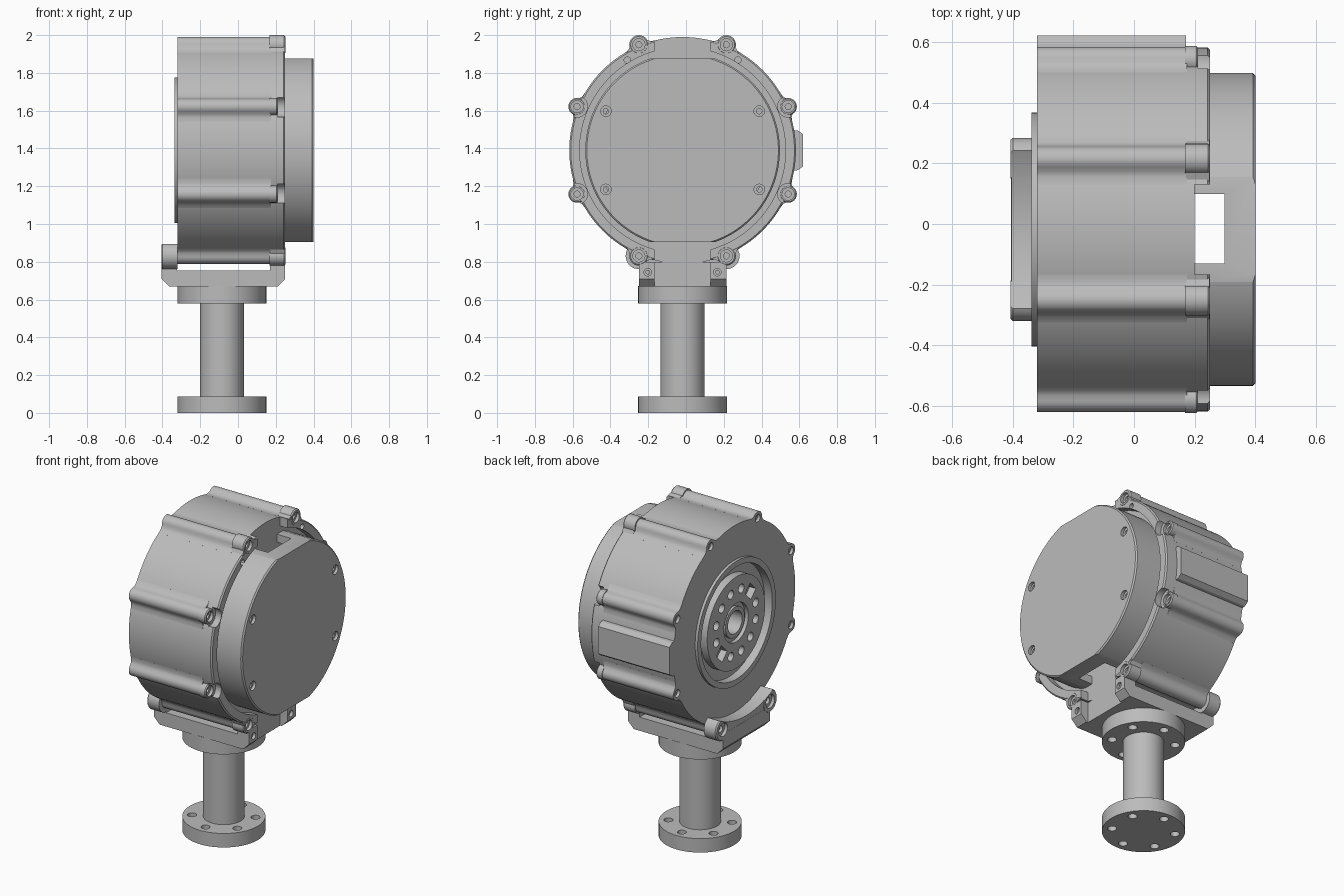
import bpy, bmesh
from math import pi, sin, cos, radians
from mathutils import Vector

cube = bpy.data.objects.get("Cube")
if cube:
    bpy.data.objects.remove(cube, do_unlink=True)

CY, CZ = -0.018, 1.39          # drum axis, running along x
LUG_R = 0.605                  # radius of the screw circle

grey = bpy.data.materials.new("plain grey")
grey.use_nodes = True
grey.diffuse_color = (0.5, 0.5, 0.5, 1)
grey.node_tree.nodes["Principled BSDF"].inputs["Base Color"].default_value = (0.5, 0.5, 0.5, 1)


def finish(name, bm):
    bmesh.ops.recalc_face_normals(bm, faces=bm.faces[:])
    mesh = bpy.data.meshes.new(name)
    bm.to_mesh(mesh)
    bm.free()
    mesh.materials.append(grey)
    ob = bpy.data.objects.new(name, mesh)
    bpy.context.collection.objects.link(ob)
    return ob


def loft(name, rings):
    """Closed solid through matching rings of points, capped at both ends."""
    bm = bmesh.new()
    rows = [[bm.verts.new(p) for p in ring] for ring in rings]
    n = len(rows[0])
    for a, b in zip(rows, rows[1:]):
        for i in range(n):
            j = (i + 1) % n
            bm.faces.new((a[i], a[j], b[j], b[i]))
    bm.faces.new(rows[0])
    bm.faces.new(rows[-1])
    return finish(name, bm)


def turn(name, profile, y=CY, z=CZ, n=24):
    """Turned solid about an x-wise axis; profile is (x, radius)."""
    ang = [2 * pi * i / n for i in range(n)]
    return loft(name, [[(x, y + r * cos(a), z + r * sin(a)) for a in ang] for x, r in profile])


def turn_z(name, profile, x, y, n=24):
    ang = [2 * pi * i / n for i in range(n)]
    return loft(name, [[(x + r * cos(a), y + r * sin(a), z) for a in ang] for z, r in profile])


def box(name, x0, x1, y0, y1, z0, z1):
    return loft(name, [[(x, y0, z0), (x, y1, z0), (x, y1, z1), (x, y0, z1)] for x in (x0, x1)])


def radial_prism(name, pts, x0, x1, angle):
    """Extrude a (tangent, radius) outline along x at an angle round the drum."""
    c, s = cos(angle), sin(angle)
    return loft(name, [[(x, CY + r * c - t * s, CZ + r * s + t * c) for t, r in pts] for x in (x0, x1)])


def combine(target, other, op="DIFFERENCE"):
    mod = target.modifiers.new(op, "BOOLEAN")
    mod.operation = op
    mod.solver = "EXACT"
    mod.object = other
    bpy.ops.object.select_all(action="DESELECT")
    bpy.context.view_layer.objects.active = target
    target.select_set(True)
    bpy.ops.object.modifier_apply(modifier=mod.name)
    bpy.data.objects.remove(other, do_unlink=True)


def screw_hole(target, x, y, z, r, d=1):
    """Counterbored hole entering face x; d is the side it opens to."""
    combine(target, turn("cutter", [(x + d * 0.02, r), (x - d * 0.018, r),
                                    (x - d * 0.018, r * 0.5), (x - d * 0.035, r * 0.5)], y, z, 20))


def spot(angle, r=LUG_R):
    return CY + r * cos(angle), CZ + r * sin(angle)


lug_angles = [radians(22.5 + 45 * k) for k in range(8)]

# Drum with stepped output hub on the back face
body = turn("drum_body", [
    (0.2, 0.57), (0.17, 0.57), (0.17, 0.6), (-0.32, 0.6), (-0.32, 0.385),
    (-0.337, 0.385), (-0.337, 0.35), (-0.285, 0.35), (-0.285, 0.285),
    (-0.333, 0.285), (-0.333, 0.12), (-0.31, 0.12), (-0.31, 0.095),
    (-0.326, 0.095), (-0.326, 0.07), (-0.24, 0.07)], n=128)

# Ribs with flared feet, and the side pad
rib = [(-0.085, 0.57), (-0.085, 0.594), (-0.06, 0.6), (-0.046, 0.61)]
rib += [(-0.042 * cos(a), 0.605 + 0.042 * sin(a)) for a in [pi * k / 12 for k in range(2, 11)]]
rib += [(-t, r) for t, r in reversed(rib[:4])]
for a in lug_angles:
    combine(body, radial_prism("rib", rib, -0.32, 0.175, a), "UNION")
pad = [(-0.11, 0.55), (-0.105, 0.61), (-0.085, 0.638), (0.085, 0.638), (0.105, 0.61), (0.11, 0.55)]
combine(body, radial_prism("pad", pad, -0.32, 0.172, 0), "UNION")
for a in lug_angles:
    screw_hole(body, -0.32, *spot(a), 0.024, -1)

# Hub holes: a ring of bores with two square pockets
for k in range(12):
    a = radians(15 + 30 * k)
    if k % 6 == 4:
        pocket = [(-0.04, 0.165), (0.04, 0.165), (0.04, 0.235), (-0.04, 0.235)]
        combine(body, radial_prism("cutter", pocket, -0.4, -0.29, a))
    else:
        combine(body, turn("cutter", [(-0.4, 0.027), (-0.28, 0.027)], *spot(a, 0.2), 20))

# Front flange ring with lugs
flange = turn("front_flange", [(0.17, 0.6), (0.242, 0.6), (0.25, 0.592)], n=128)
combine(flange, turn("cutter", [(0.1, 0.545), (0.3, 0.545)], n=128))
for a in lug_angles:
    y, z = spot(a)
    tall = abs(sin(a)) > 0.7
    if tall:
        root = [(-0.075, 0.55), (-0.075, 0.59), (-0.05, 0.612), (0.05, 0.612), (0.075, 0.59), (0.075, 0.55)]
        combine(flange, radial_prism("lug_root", root, 0.172, 0.249, a), "UNION")
        combine(flange, turn("lug", [(0.168, 0.051), (0.244, 0.051), (0.251, 0.044)], y, z), "UNION")
    else:
        combine(flange, turn("cutter", [(0.21, 0.056), (0.3, 0.056)], y, z))
        combine(flange, turn("lug", [(0.168, 0.046), (0.205, 0.046), (0.211, 0.04)], y, z), "UNION")
for sign in (-1, 1):
    z = CZ + sign * 0.58
    combine(flange, box("cutter", 0.2, 0.3, CY - 0.148, CY + 0.148, z - 0.1, z + 0.1))
for a in lug_angles:
    screw_hole(flange, 0.25 if abs(sin(a)) > 0.7 else 0.21, *spot(a), 0.032)
for sy in (-1, 1):
    combine(flange, turn("cutter", [(0.22, 0.017), (0.3, 0.017)], CY + sy * 0.293, CZ + 0.478, 16))

# Hollow cover with flats and cable slots top and bottom
cover = turn("round_cover", [(0.19, 0.515), (0.392, 0.515), (0.4, 0.507)], n=128)
combine(cover, turn("cutter", [(0.15, 0.45), (0.365, 0.45)], n=96))
for sign in (-1, 1):
    z = CZ + sign * 0.585
    combine(cover, box("cutter", 0.1, 0.5, -1, 1, z - 0.1, z + 0.1))
combine(cover, box("cutter", 0.2, 0.298, -0.13, 0.098, 0.5, 2.2))
for sy in (-1, 1):
    for sz in (-1, 1):
        screw_hole(cover, 0.4, CY + sy * 0.406, CZ + sz * 0.207, 0.028)

# Bracket: chamfered plate, front arms and rear cradle
outline = [(-0.405, 0.71), (-0.365, 0.67), (0.21, 0.67), (0.25, 0.71), (0.25, 0.8), (0.17, 0.8),
           (0.17, 0.755), (-0.322, 0.755), (-0.322, 0.8), (-0.405, 0.8)]
bracket = loft("mount_bracket", [[(x, CY + y, z) for x, z in outline] for y in (-0.232, 0.232)])
for sy in (-1, 1):
    y, z = spot(-pi / 2 + sy * radians(22.5))
    combine(bracket, turn("rear_lug", [(-0.406, 0.064), (-0.399, 0.07), (-0.321, 0.07)], y, z, 32), "UNION")
combine(bracket, box("cradle", -0.404, -0.3235, CY - 0.21, CY + 0.21, 0.72, 0.87), "UNION")
combine(bracket, turn("cutter", [(-0.5, 0.56), (-0.31, 0.56)], n=96))
combine(bracket, box("cutter", 0.2, 0.3, CY - 0.148, CY + 0.148, 0.6, 0.9))
for sy in (-1, 1):
    y, z = spot(-pi / 2 + sy * radians(22.5))
    screw_hole(bracket, -0.405, y, z, 0.042, -1)
    combine(bracket, turn("cutter", [(0.17, 0.034), (0.3, 0.034)], y, z))
    screw_hole(bracket, 0.25, CY + sy * 0.184, 0.745, 0.02)

# Stand column with two bolted discs
stand = turn_z("stand_column", [(0, 0.235), (0.087, 0.235), (0.087, 0.117), (0.58, 0.117),
                                (0.58, 0.235), (0.672, 0.235)], -0.085, CY, 64)
for k in range(6):
    a = radians(30 + 60 * k)
    combine(stand, turn_z("cutter", [(-0.1, 0.026), (0.8, 0.026)],
                          -0.085 + 0.18 * cos(a), CY + 0.18 * sin(a), 20))

# Shading
for ob in (body, flange, cover, bracket, stand):
    bpy.ops.object.select_all(action="DESELECT")
    bpy.context.view_layer.objects.active = ob
    ob.select_set(True)
    bpy.ops.object.shade_smooth_by_angle(angle=radians(30))
